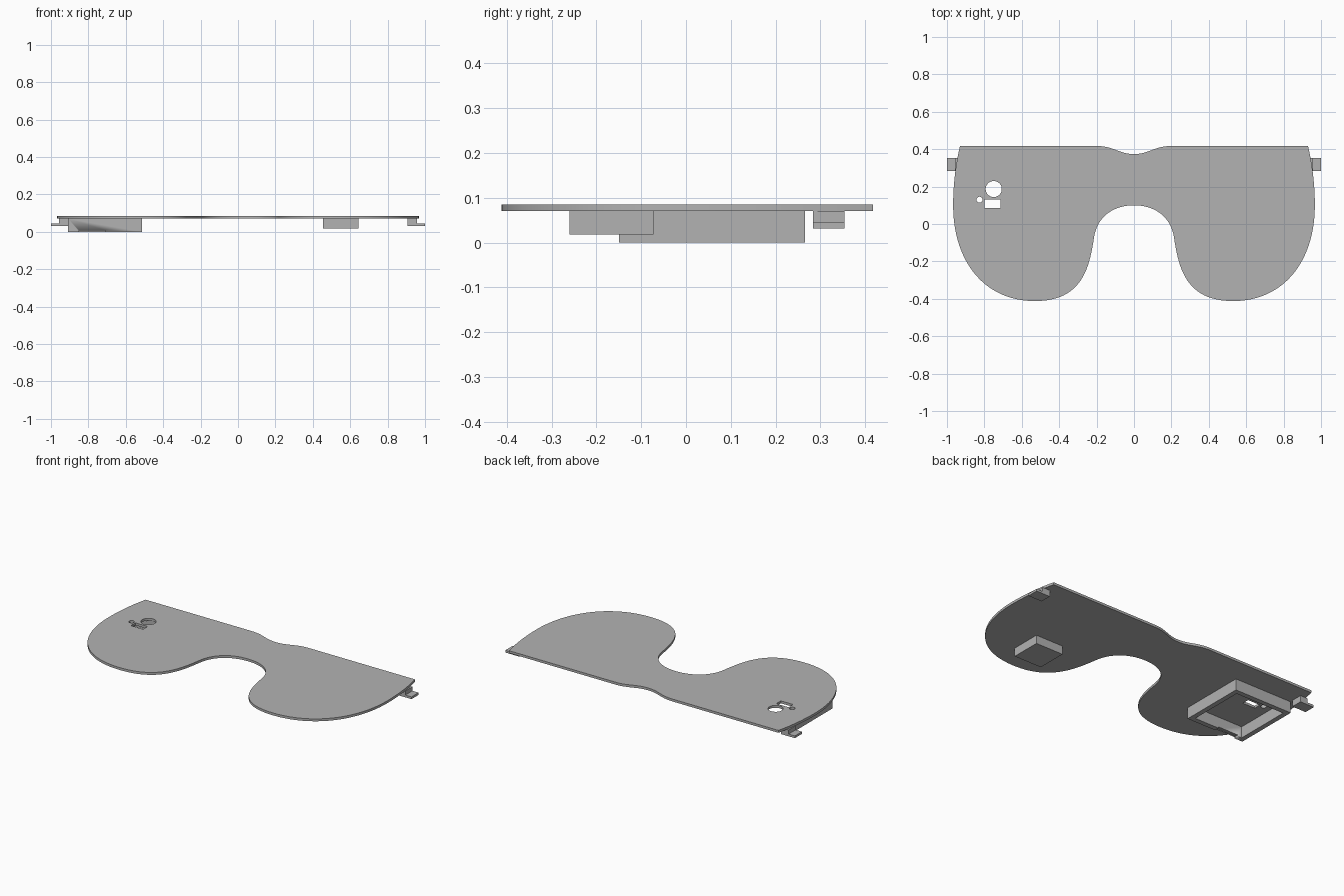
import bpy, bmesh, math
from mathutils import Vector
from mathutils.geometry import interpolate_bezier

default = bpy.data.objects.get("Cube")
if default:
    bpy.data.objects.remove(default, do_unlink=True)

# One plain grey for everything
grey = bpy.data.materials.new("plain grey")
grey.use_nodes = True
grey.diffuse_color = (0.45, 0.45, 0.45, 1)
grey.node_tree.nodes["Principled BSDF"].inputs["Base Color"].default_value = grey.diffuse_color


def rect(x0, x1, y0, y1):
    return [(x0, y0), (x1, y0), (x1, y1), (x0, y1)]


def circle(cx, cy, r, n=40):
    return [(cx + r * math.cos(i * math.tau / n), cy + r * math.sin(i * math.tau / n))
            for i in range(n)]


def slab(name, loops, z0, z1):
    """Extrude a filled outline, with further loops as holes, from z0 to z1."""
    curve = bpy.data.curves.new(name, "CURVE")
    curve.dimensions = "2D"
    curve.fill_mode = "BOTH"
    curve.extrude = (z1 - z0) / 2
    for loop in loops:
        spline = curve.splines.new("POLY")
        spline.points.add(len(loop) - 1)
        for point, (x, y) in zip(spline.points, loop):
            point.co = (x, y, 0, 1)
        spline.use_cyclic_u = True
    obj = bpy.data.objects.new(name, curve)
    bpy.context.collection.objects.link(obj)
    bpy.ops.object.select_all(action="DESELECT")
    obj.select_set(True)
    bpy.context.view_layer.objects.active = obj
    bpy.ops.object.convert(target="MESH")
    obj = bpy.context.object
    obj.name = name
    bm = bmesh.new()
    bm.from_mesh(obj.data)
    bmesh.ops.remove_doubles(bm, verts=bm.verts, dist=1e-5)
    bmesh.ops.translate(bm, verts=bm.verts, vec=(0, 0, (z0 + z1) / 2))
    bmesh.ops.recalc_face_normals(bm, faces=bm.faces)
    bm.to_mesh(obj.data)
    bm.free()
    obj.data.materials.clear()
    obj.data.materials.append(grey)
    bpy.ops.object.shade_smooth_by_angle(angle=math.radians(30))
    return obj


# Lens plate: half outline as bezier spans, mirrored
spans = [
    [(0, 0.374), (0.08, 0.374), (0.11, 0.417), (0.2, 0.417)],
    [(0.93, 0.417), (0.955, 0.32), (0.967, 0.2), (0.967, 0.1)],
    [(0.967, 0.1), (0.967, -0.2), (0.8, -0.412), (0.53, -0.412)],
    [(0.53, -0.412), (0.28, -0.412), (0.24, -0.24), (0.215, -0.08)],
    [(0.215, -0.08), (0.2, 0.04), (0.11, 0.1), (0, 0.1)],
]
half = []
for span in spans:
    for p in interpolate_bezier(*[Vector((x, y, 0)) for x, y in span], 24):
        if not half or (p.xy - Vector(half[-1])).length > 1e-4:
            half.append((p.x, p.y))
outline = half + [(-x, y) for x, y in reversed(half[1:-1])]
holes = [circle(-0.75, 0.187, 0.043), circle(-0.826, 0.13, 0.016, 24),
         rect(-0.8, -0.715, 0.085, 0.13)]
slab("lens_plate", [outline] + holes, 0.07, 0.085)

# Open electronics frame with a shallow slot in its front wall
frame = slab("electronics_frame",
             [rect(-0.908, -0.513, -0.15, 0.266), rect(-0.878, -0.543, -0.12, 0.236)], 0, 0.07)
cutter = slab("slot_cutter", [rect(-0.85, -0.71, -0.2, -0.1)], -0.02, 0.008)
cutter.hide_render = True
cutter.hide_viewport = True
cut = frame.modifiers.new("slot", "BOOLEAN")
cut.operation = "DIFFERENCE"
cut.object = cutter

# Solid box under the other lens
slab("battery_box", [rect(0.455, 0.643, -0.26, -0.073)], 0.018, 0.07)

# Side hooks: a block under the plate with a tab pointing outwards
for side, s in (("left", 1), ("right", -1)):
    for part, x1, top in (("block", 0.957, 0.07), ("tab", 1.0, 0.045)):
        x0 = 0.905 if part == "block" else 0.957
        xs = sorted((s * x0, s * x1))
        slab(f"{side}_hook_{part}", [rect(*xs, 0.284, 0.354)], 0.031, top)
